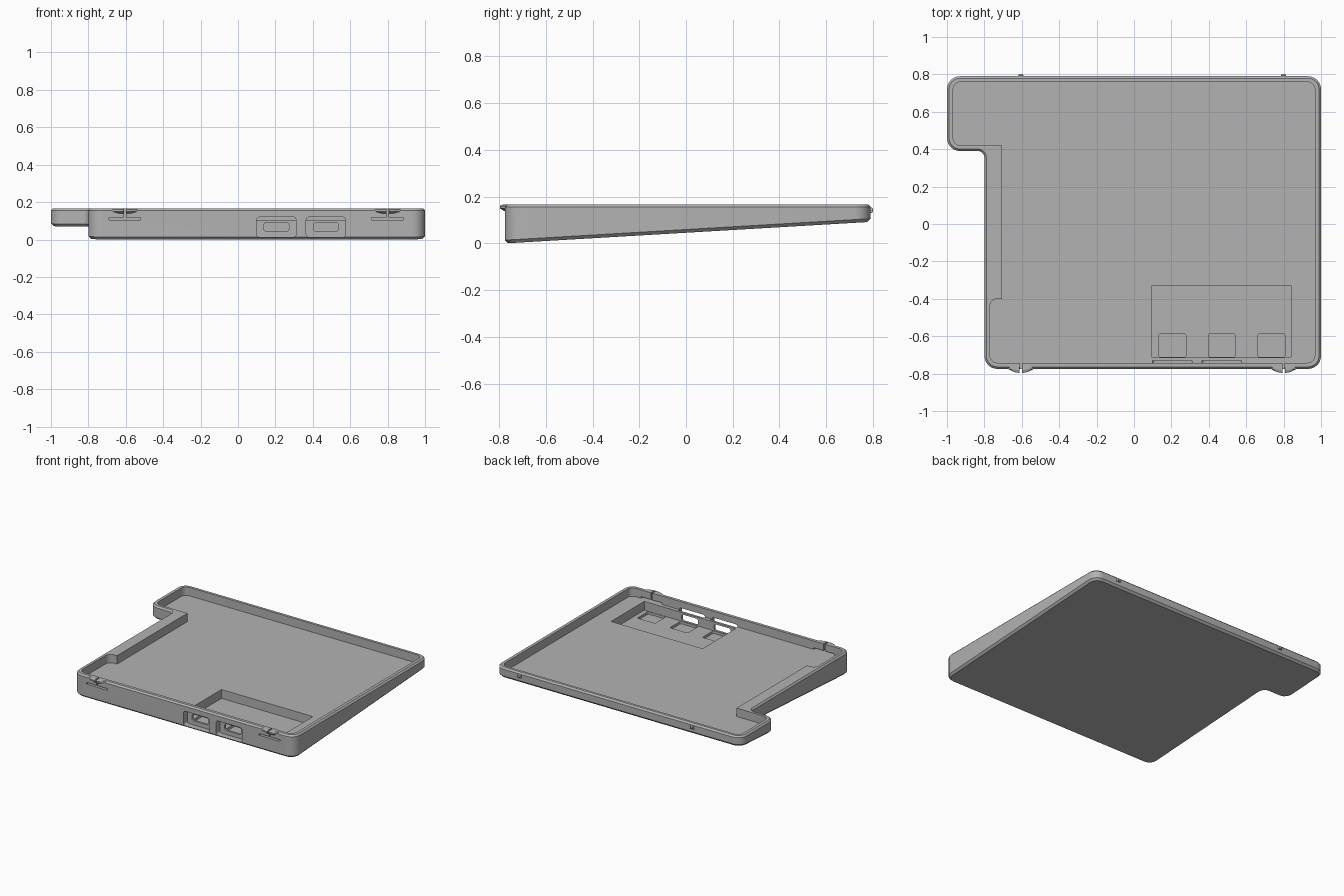
import bpy, bmesh
from math import sin, cos, pi, atan2
from mathutils import Vector

cube = bpy.data.objects.get("Cube")
if cube:
    bpy.data.objects.remove(cube, do_unlink=True)

TOP, FLOOR, FRONT, BACK = 0.167, 0.105, -0.775, 0.79
grey = bpy.data.materials.new("plain grey")
grey.use_nodes = True
grey.diffuse_color = (0.45, 0.45, 0.45, 1)
grey.node_tree.nodes["Principled BSDF"].inputs["Base Color"].default_value = grey.diffuse_color


def outline(corners, inset=0.0, steps=6):
    """Counter-clockwise right-angled outline with rounded corners: (x, y, radius)."""
    pts = []
    n = len(corners)
    for i, (x, y, r) in enumerate(corners):
        p = Vector((x, y))
        a = (p - Vector(corners[i - 1][:2])).normalized()
        b = (Vector(corners[(i + 1) % n][:2]) - p).normalized()
        turn = 1 if a.cross(b) > 0 else -1
        p += inset * turn * (b - a)
        if r == 0:
            pts.append(p)
            continue
        r = max(r - turn * inset, 0.004)
        centre = p + r * (b - a)
        start = atan2(-b.y, -b.x)
        for k in range(steps + 1):
            ang = start + turn * k / steps * pi / 2
            pts.append(centre + r * Vector((cos(ang), sin(ang))))
    return pts


def loft(name, loops):
    """Closed solid through matching loops of points."""
    bm = bmesh.new()
    rings = [[bm.verts.new(p) for p in loop] for loop in loops]
    for lo, hi in zip(rings, rings[1:]):
        for i in range(len(lo)):
            bm.faces.new((lo[i - 1], lo[i], hi[i], hi[i - 1]))
    bm.faces.new(rings[0][::-1])
    bm.faces.new(rings[-1])
    bmesh.ops.recalc_face_normals(bm, faces=bm.faces)
    mesh = bpy.data.meshes.new(name)
    bm.to_mesh(mesh)
    bm.free()
    mesh.materials.append(grey)
    obj = bpy.data.objects.new(name, mesh)
    bpy.context.collection.objects.link(obj)
    return obj


def rect(x0, x1, y0, y1, r=0.0):
    return [(x0, y0, r), (x1, y0, r), (x1, y1, r), (x0, y1, r)]


def upright(name, corners, z0, z1):
    pts = outline(corners)
    return loft(name, [[(p.x, p.y, z) for p in pts] for z in (z0, z1)])


def through_front(name, corners, y0, y1):
    pts = outline(corners)
    return loft(name, [[(p.x, y, p.y) for p in pts] for y in (y0, y1)])


def carve(body, cutter):
    cutter.hide_render = True
    mod = body.modifiers.new("cut", "BOOLEAN")
    mod.operation, mod.solver, mod.object = "DIFFERENCE", "EXACT", cutter
    bpy.ops.object.select_all(action="DESELECT")
    body.select_set(True)
    bpy.context.view_layer.objects.active = body
    bpy.ops.object.modifier_apply(modifier=mod.name)
    bpy.data.objects.remove(cutter, do_unlink=True)


def underside(y):
    return 0.092 * (y - FRONT) / (BACK - FRONT)


# Wedge-shaped tray with chamfered rim and base
plan = [(-0.8, FRONT, 0.07), (1, FRONT, 0.07), (1, BACK, 0.07),
        (-1, BACK, 0.07), (-1, 0.39, 0.07), (-0.8, 0.39, 0.035)]
wide, narrow, rim = outline(plan), outline(plan, 0.014), outline(plan, 0.011)
tray = loft("tray", [
    [(p.x, p.y, underside(p.y)) for p in narrow],
    [(p.x, p.y, underside(p.y) + 0.014) for p in wide],
    [(p.x, p.y, TOP - 0.011) for p in wide],
    [(p.x, p.y, TOP) for p in rim]])

# Shallow cavity, leaving a broad ledge on the right
cavity = [(-0.77, -0.742, 0.04), (0.967, -0.742, 0.04), (0.967, 0.76, 0.04),
          (-0.967, 0.76, 0.04), (-0.967, 0.42, 0.04), (-0.705, 0.42, 0),
          (-0.705, -0.4, 0), (-0.77, -0.4, 0.04)]
carve(tray, upright("cavity_cutter", cavity, FLOOR, 0.3))

# Component pocket with three wells in its floor
carve(tray, upright("pocket_cutter", rect(0.095, 0.84, -0.715, -0.328), 0.04, 0.14))
for x in (0.205, 0.47, 0.735):
    carve(tray, upright("well_cutter", rect(x - 0.072, x + 0.072, -0.712, -0.587, 0.01), 0.022, 0.08))

# Connector recesses and openings in the front wall
for x in (0.205, 0.47):
    carve(tray, through_front("recess_cutter", rect(x - 0.106, x + 0.106, 0.013, 0.12, 0.018), -0.9, -0.731))
    carve(tray, through_front("port_cutter", rect(x - 0.067, x + 0.067, 0.043, 0.091, 0.015), -0.9, -0.69))

# Flexible latches: a slot beneath and a slit up to the rim
for x, side in ((-0.605, "right"), (0.8, "left")):
    carve(tray, through_front("slot_cutter", rect(x - 0.085, x + 0.085, FLOOR, 0.117), -0.9, -0.729))
    carve(tray, through_front("slit_cutter", rect(x - 0.005, x + 0.005, 0.112, 0.2), -0.9, -0.729))
    for s, half in ((-1, "outer"), (1, "inner")):
        # Curved catch tapering downward, split by the slit
        def arc(reach, depth, z):
            steps = [k / 5 for k in range(6)]
            bulge = [(x + s * (0.006 + reach * t), FRONT - depth * (1 - t * t), z) for t in steps]
            return bulge + [(x + s * (0.006 + reach), -0.762, z), (x + s * 0.006, -0.762, z)]
        loft(f"{side}_latch_{half}_half", [arc(0.02, 0.003, 0.138), arc(0.062, 0.021, 0.15),
                                           arc(0.062, 0.021, 0.161), arc(0.05, 0.006, TOP)])
    # Small alignment nub at the back
    loft(f"{side}_back_nub", [
        [(p.x, y, p.y) for p in outline(rect(x - w, x + w, 0.142 - h, 0.142 + h))]
        for y, w, h in ((0.78, 0.014, 0.012), (0.795, 0.014, 0.012), (0.801, 0.01, 0.006))])

# Smooth only the rounded corners
bpy.ops.object.select_all(action="DESELECT")
tray.select_set(True)
bpy.context.view_layer.objects.active = tray
bpy.ops.object.shade_smooth_by_angle(angle=pi / 7)
